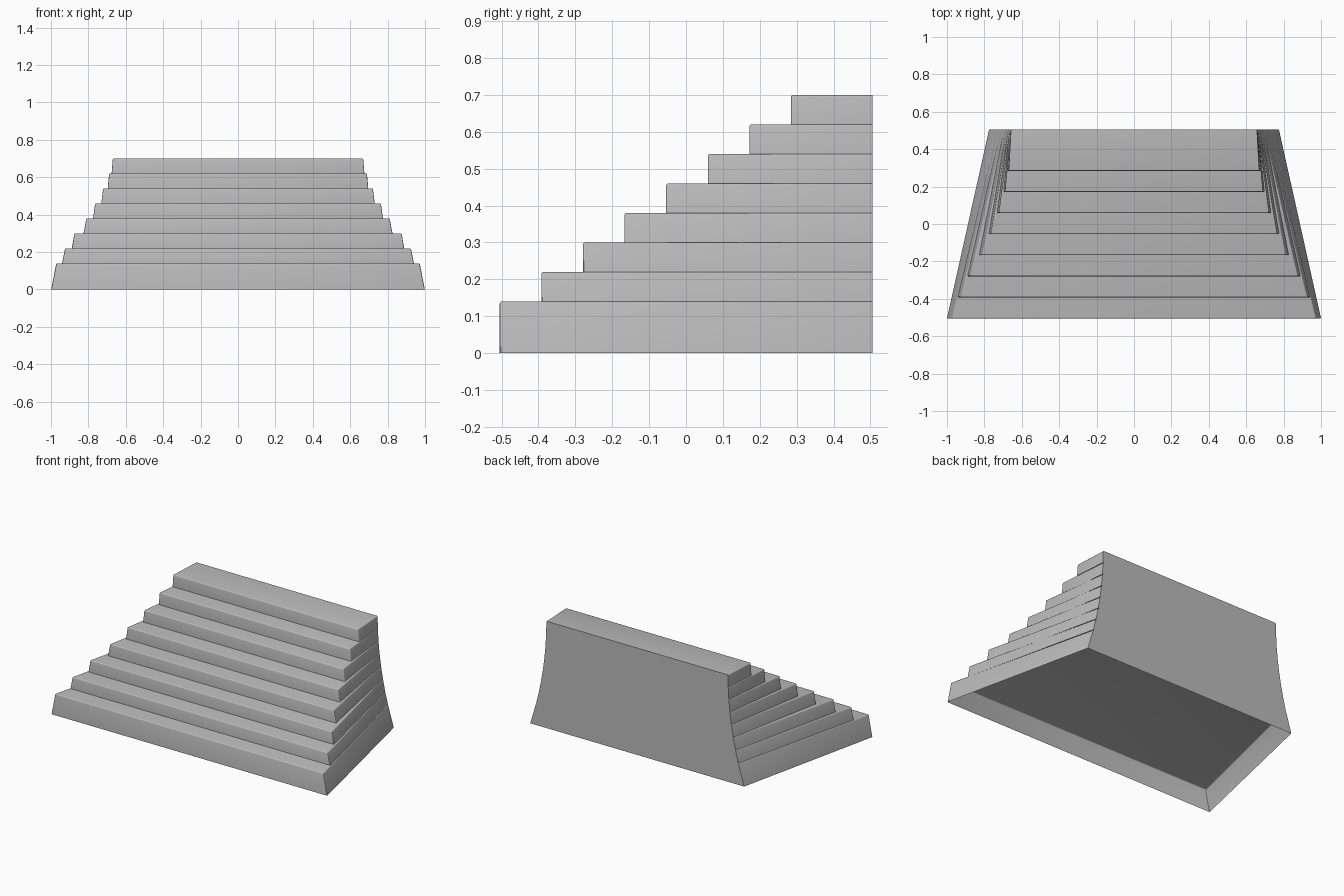
import bpy
import bmesh

cube = bpy.data.objects.get("Cube")
if cube:
    bpy.data.objects.remove(cube)

grey = bpy.data.materials.new("stone_grey")
grey.use_nodes = True
COLOUR = (0.5, 0.5, 0.5, 1)
grey.diffuse_color = COLOUR
grey.node_tree.nodes["Principled BSDF"].inputs["Base Color"].default_value = COLOUR

BACK = 0.505
FIRST_RISE, RISE, TREAD = 0.14, 0.08, 0.1128
# half widths at the front of each step: (bottom, top)
WIDTHS = [(1.0, 0.973), (0.942, 0.926), (0.89, 0.876), (0.827, 0.812),
          (0.776, 0.765), (0.732, 0.722), (0.697, 0.69), (0.676, 0.67)]


def back_half_width(z):
    """Concave flare of the back wall."""
    return 0.658 + 0.117 * (1 - z / 0.7) ** 2


def make_step(index, bottom, top):
    front = -BACK + index * TREAD
    z1 = FIRST_RISE + index * RISE
    z0 = z1 - RISE if index else 0
    bm = bmesh.new()
    rings = []
    for z, w in ((z0, bottom), (z1, top)):
        b = back_half_width(z)
        rings.append([bm.verts.new(p) for p in
                      ((-w, front, z), (w, front, z), (b, BACK, z), (-b, BACK, z))])
    low, high = rings
    # walls and tread, open underneath
    for i in range(4):
        j = (i + 1) % 4
        bm.faces.new((low[i], low[j], high[j], high[i]))
    bm.faces.new(high)

    # round the tread nosing, its sides and the front corners
    def rounded(edge):
        a, b = edge.verts
        on_back = a.co.y > BACK - 0.001 and b.co.y > BACK - 0.001
        return not on_back and not (a in low and b in low)
    bmesh.ops.bevel(bm, geom=[e for e in bm.edges if rounded(e)], offset=0.006,
                    segments=3, profile=0.5, affect='EDGES')
    mesh = bpy.data.meshes.new(f"step_{index + 1}")
    bm.to_mesh(mesh)
    bm.free()
    mesh.materials.append(grey)
    step = bpy.data.objects.new(f"step_{index + 1}", mesh)
    bpy.context.collection.objects.link(step)
    bpy.ops.object.select_all(action='DESELECT')
    step.select_set(True)
    bpy.context.view_layer.objects.active = step
    bpy.ops.object.shade_smooth_by_angle(angle=0.6)


for n, (bottom, top) in enumerate(WIDTHS):
    make_step(n, bottom, top)
